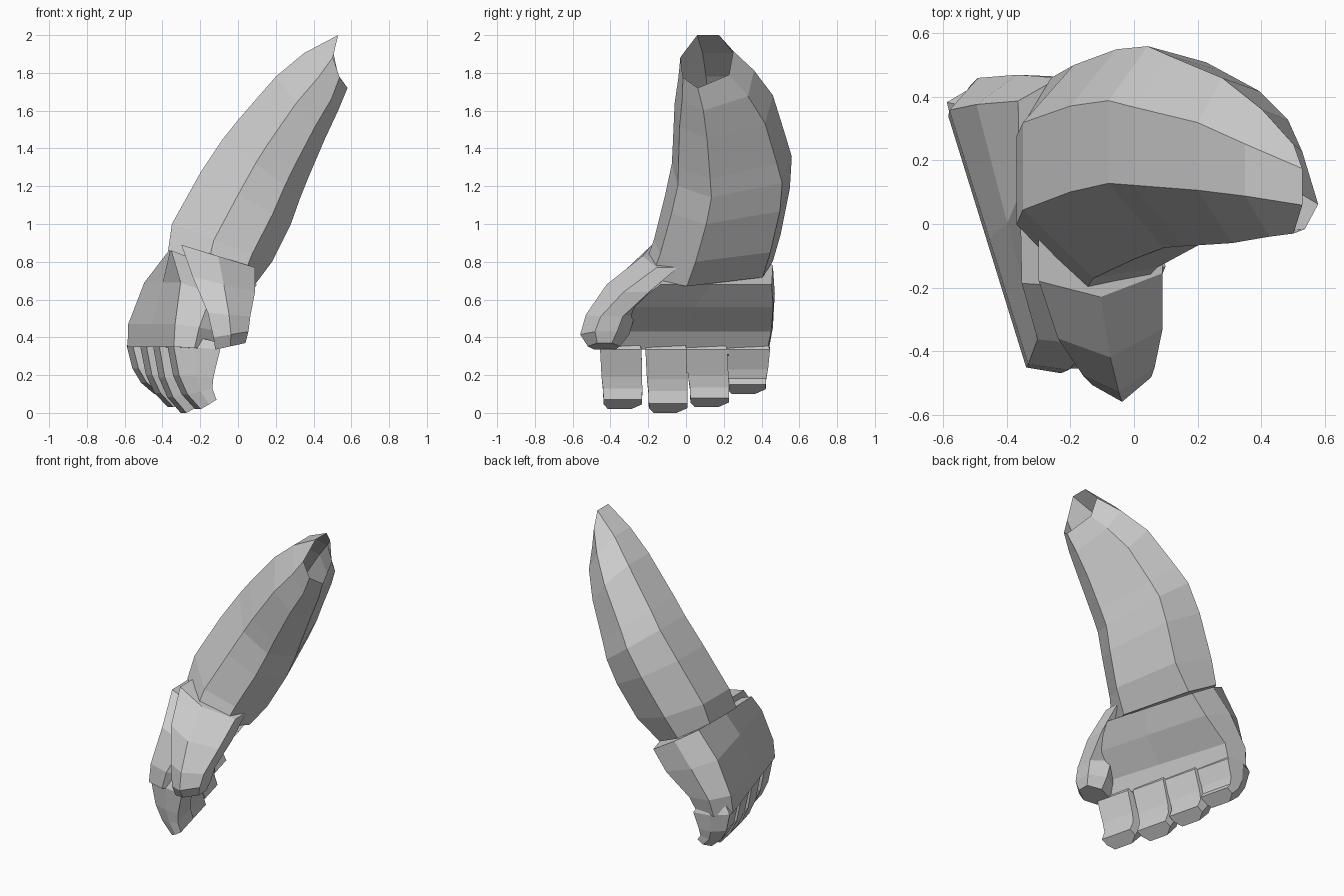
import bpy, bmesh

if "Cube" in bpy.data.objects:
    bpy.data.objects.remove(bpy.data.objects["Cube"])


def make(name, loops, cap_start=True, cap_end=True):
    """Skin a list of equal-length point loops with flat faces."""
    bm = bmesh.new()
    rings = [[bm.verts.new(p) for p in loop] for loop in loops]
    n = len(rings[0])
    for a, b in zip(rings, rings[1:]):
        for i in range(n):
            j = (i + 1) % n
            bm.faces.new((a[i], a[j], b[j], b[i]))
    if cap_start:
        bm.faces.new(rings[0][::-1])
    if cap_end:
        bm.faces.new(rings[-1])
    bmesh.ops.recalc_face_normals(bm, faces=bm.faces)
    mesh = bpy.data.meshes.new(name)
    bm.to_mesh(mesh)
    bm.free()
    obj = bpy.data.objects.new(name, mesh)
    bpy.context.collection.objects.link(obj)
    return obj


def section(profile, xl, zl, xr, zr, y0, y1, shear_l=0.0, shear_r=0.0, dent=0.0):
    """Place a unit profile (u: left to right, v: front to back)."""
    pts = []
    for u, v in profile:
        y = y0 + (y1 - y0) * v
        shear = shear_l + (shear_r - shear_l) * u
        x = xl + (xr - xl) * u - shear * (y - (y0 + y1) / 2)
        pts.append((x - dent * 4 * u * (1 - u), y, zl + (zr - zl) * u))
    return pts


# Forearm: seven-sided tapering tube, open at the elbow end
arm_profile = [(0, .32), (0, .73), (.3, 1), (.75, .92), (1, .33), (.8, .05), (.42, 0)]
arm = [
    (-.37, .86, .06, .67, -.22, .46, 0, .2),
    (-.35, 1.00, .18, .80, -.17, .50),
    (-.20, 1.27, .28, 1.00, -.11, .55),
    (-.08, 1.45, .33, 1.14, -.075, .56),
    (.00, 1.55, .37, 1.24, -.07, .53),
    (.20, 1.78, .46, 1.45, -.06, .46),
    (.35, 1.905, .53, 1.60, -.04, .36),
    (.53, 2.00, .58, 1.72, -.03, .25, 0, 0, .05),
]
make("forearm", [section(arm_profile, *r) for r in arm], cap_end=False)

# Palm: skewed block widening towards the knuckles
palm_profile = [(0, .02), (0, .45), (0, .89), (.45, 1), (1, .99), (1, .5), (1, .1), (.45, 0)]
palm = [
    (-.475, .35, -.245, .335, -.47, .44, .31, .31),
    (-.47, .47, -.20, .43, -.46, .46, .31, .31),
    (-.41, .69, -.06, .56, -.38, .47, .26, .28),
    (-.36, .86, .02, .68, -.20, .46, .02, .30),
]
make("palm", [section(palm_profile, *r) for r in palm])

# Thumb: bulges forward from the wrist and ends in a blunt tip
thumb_profile = [(0, .2), (0, .85), (.5, 1), (1, .75), (1, .3), (.5, 0)]
thumb = [
    (-.30, .89, .09, .77, -.23, .02),
    (-.24, .72, .09, .64, -.42, -.12),
    (-.16, .53, .065, .51, -.53, -.27),
    (-.13, .40, .055, .43, -.56, -.30),
    (-.12, .335, .04, .37, -.52, -.35),
]
make("thumb", [section(thumb_profile, *r) for r in thumb])

# Fingers: bent blocks curling towards the palm
finger_profile = [(0, .12), (0, .72), (.5, 1), (1, 1), (1, 0), (.5, 0)]
fingers = [
    ("index_finger", -.345, -.335, .02),
    ("middle_finger", -.105, -.095, .00),
    ("ring_finger", .11, .125, .03),
    ("little_finger", .335, .32, .10),
]
for name, y_top, y_tip, z_tip in fingers:
    x = -.582 + .317 * (.35 - y_top)
    h = .36 - z_tip
    bend = [
        (.04, .42, .21, .38, y_top, .09),
        (.00, .355, .24, .335, y_top, .11),
        (.03, z_tip + h * .52, .205, z_tip + h * .5, (y_top + y_tip) / 2, .107),
        (.075, z_tip + h * .23, .20, z_tip + h * .32, y_tip, .104),
        (.145, z_tip, .222, z_tip + .05, y_tip, .102),
    ]
    make(name, [section(finger_profile, x + a, za, x + b, zb, y - w, y + w, .25, .25)
                for a, za, b, zb, y, w in bend])
